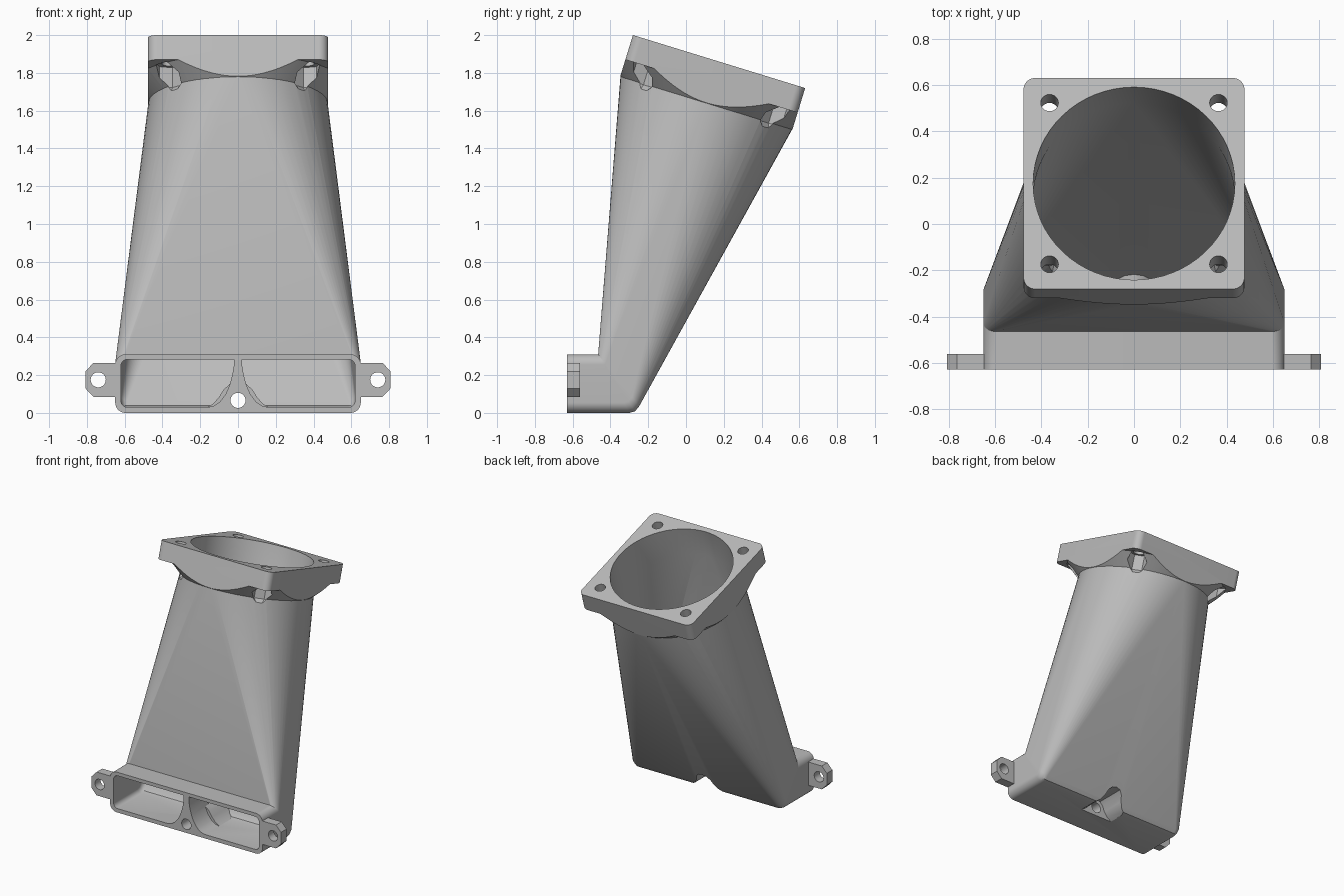
import bpy, bmesh, math
from mathutils import Matrix, Vector

if "Cube" in bpy.data.objects:
    bpy.data.objects.remove(bpy.data.objects["Cube"])

grey = bpy.data.materials.new("plain grey")
grey.diffuse_color = (0.5, 0.5, 0.5, 1)
grey.use_nodes = True
grey.node_tree.nodes["Principled BSDF"].inputs["Base Color"].default_value = grey.diffuse_color

# Frame of the tilted mounting flange: local z points out of its top face
TILT = Matrix.Translation((0, 0.175, 1.86)) @ Matrix.Rotation(math.radians(-17.1), 4, 'X')
N = 16          # segments per quarter turn
DEPTH = 0.232   # flange depth below its top face


def loft(name, rings):
    """Closed solid through rings that share one point count."""
    bm = bmesh.new()
    vs = [[bm.verts.new(p) for p in ring] for ring in rings]
    n = len(vs[0])
    for a, b in zip(vs, vs[1:]):
        for i in range(n):
            j = (i + 1) % n
            bm.faces.new((a[i], a[j], b[j], b[i]))
    bm.faces.new(vs[0])
    bm.faces.new(vs[-1])
    bmesh.ops.remove_doubles(bm, verts=bm.verts, dist=1e-4)
    bmesh.ops.recalc_face_normals(bm, faces=bm.faces)
    me = bpy.data.meshes.new(name)
    bm.to_mesh(me)
    bm.free()
    me.materials.append(grey)
    ob = bpy.data.objects.new(name, me)
    bpy.context.collection.objects.link(ob)
    return ob


def boolean(ob, tool, op='DIFFERENCE', keep=False):
    m = ob.modifiers.new("cut", 'BOOLEAN')
    m.operation, m.object, m.solver = op, tool, 'EXACT'
    bpy.context.view_layer.objects.active = ob
    bpy.ops.object.modifier_apply(modifier=m.name)
    if not keep:
        bpy.data.objects.remove(tool)


def rounded(hx, lo, hi, r):
    """Rounded rectangle as (x, z) points, one arc per corner."""
    pts = []
    for q, (sx, top) in enumerate(((1, 1), (-1, 1), (-1, 0), (1, 0))):
        cx, cz = sx * (hx - r), (hi - r if top else lo + r)
        for i in range(N + 1):
            t = (q + i / N) * math.pi / 2
            pts.append((cx + r * math.cos(t), cz + r * math.sin(t)))
    return pts


def disc(r, z):
    """Circle in the flange frame, matched point for point to rounded()."""
    return [TILT @ Vector((r * math.cos(t), -r * math.sin(t), z))
            for q in range(4) for i in range(N + 1)
            for t in [(q + i / N) * math.pi / 2]]


def circle(r, seg=24, start=0.0):
    return [(r * math.cos(start + 2 * math.pi * i / seg),
             r * math.sin(start + 2 * math.pi * i / seg)) for i in range(seg)]


def prism_y(name, pts, y0, y1):
    return loft(name, [[(x, y, z) for x, z in pts] for y in (y0, y1)])


def stack(name, sections):
    """Solid in the flange frame from (points, height) sections."""
    return loft(name, [[TILT @ Vector((x, y, z)) for x, y in pts] for pts, z in sections])


def mirrored(half):
    return half + [(-x, z) for x, z in reversed(half) if x > 0]


def duct(name, hx, lo, hi, r, y_front, y_top, y_bot, ends):
    """Flat inlet, rounded elbow, then a loft into the round outlet."""
    sec = rounded(hx, lo, hi, r)
    rings = [[(x, y_front, z) for x, z in sec]]
    for dy, dz in ((0, 0), (0.03, 0.008), (0.052, 0.035)):
        ring = []
        for x, z in sec:
            w = (hi - z) / (hi - lo)
            ring.append((x, y_top + w * (y_bot - y_top + dy), z + w * dz))
        rings.append(ring)
    return loft(name, rings + [disc(rad, z) for rad, z in ends])


# Outer shell of the duct
housing = duct("duct_housing", 0.65, 0, 0.31, 0.055, -0.63, -0.465, -0.30,
               [(0.475, -DEPTH), (0.475, -DEPTH + 0.04)])

# Square flange whose underside flares out conically from the tube
flange = stack("flange", [(rounded(0.477, -0.477, 0.477, 0.05), z) for z in (-DEPTH - 0.01, 0)])
flare = stack("flare", [(circle(r, 96), z) for r, z in
                        ((0.473, -DEPTH), (0.573, -0.136), (0.8, -0.136), (0.8, 0.1))])
boolean(flange, flare, 'INTERSECT')
boolean(housing, flange, 'UNION')

# Air passage, leaving a central divider and a screw boss standing
passage = duct("passage", 0.62, 0.03, 0.283, 0.035, -0.7, -0.445, -0.325,
               [(0.436, -DEPTH), (0.436, 0.05)])
divider = prism_y("divider", mirrored([
    (0.022, 0.35), (0.022, 0.25), (0.03, 0.2), (0.045, 0.145), (0.065, 0.1),
    (0.095, 0.06), (0.125, 0.038), (0.165, 0.028), (0.165, -0.05)]), -0.8, -0.42)
boss = prism_y("boss", mirrored([
    (0, 0.165), (0.04, 0.155), (0.075, 0.125), (0.1, 0.085), (0.13, 0.05),
    (0.165, 0.028), (0.165, -0.05)]), -0.46, 0.1)
boolean(passage, divider)
boolean(passage, boss)
boolean(housing, passage)

# Screw access pocket at the back and its through hole
pocket = prism_y("pocket", mirrored([
    (0, 0.135), (0.035, 0.127), (0.06, 0.1), (0.075, 0.06), (0.1, 0.025),
    (0.14, -0.002), (0.14, -0.05)]), -0.42, 0.1)
boolean(housing, pocket)
boolean(housing, prism_y("screw_hole", [(x, z + 0.066) for x, z in circle(0.04)], -0.8, -0.3))

# Flange bolt holes with hexagonal nut pockets that end in a cone
for sx in (-1, 1):
    for sy in (-1, 1):
        def at(pts):
            return [(x + sx * 0.365, y + sy * 0.365) for x, y in pts]
        hexes = circle(0.072, 6, math.atan2(sy, sx) + math.pi / 6)
        tip = [(x * 0.3, y * 0.3) for x, y in hexes]
        boolean(housing, stack("nut_pocket", [(at(tip), -0.285), (at(hexes), -0.235), (at(hexes), -0.125)]))
        boolean(housing, stack("bolt_hole", [(at(circle(0.038)), z) for z in (-0.3, 0.1)]))

# Side mounting ears with chamfered ends
ears = []
for s, side in ((-1, "left"), (1, "right")):
    outline = [(0.635, 0.265), (0.765, 0.265), (0.808, 0.22), (0.808, 0.13), (0.765, 0.085), (0.635, 0.085)]
    ear = prism_y(side + "_ear", [(s * x, z) for x, z in outline], -0.63, -0.562)
    boolean(ear, prism_y("ear_hole", [(s * 0.74 + x, z + 0.175) for x, z in circle(0.04)], -0.8, -0.4))
    ears.append(ear)

# Smooth the curved walls while keeping the edges crisp
for ob in [housing] + ears:
    bpy.ops.object.select_all(action='DESELECT')
    ob.select_set(True)
    bpy.context.view_layer.objects.active = ob
    bpy.ops.object.shade_smooth_by_angle(angle=math.radians(30))
